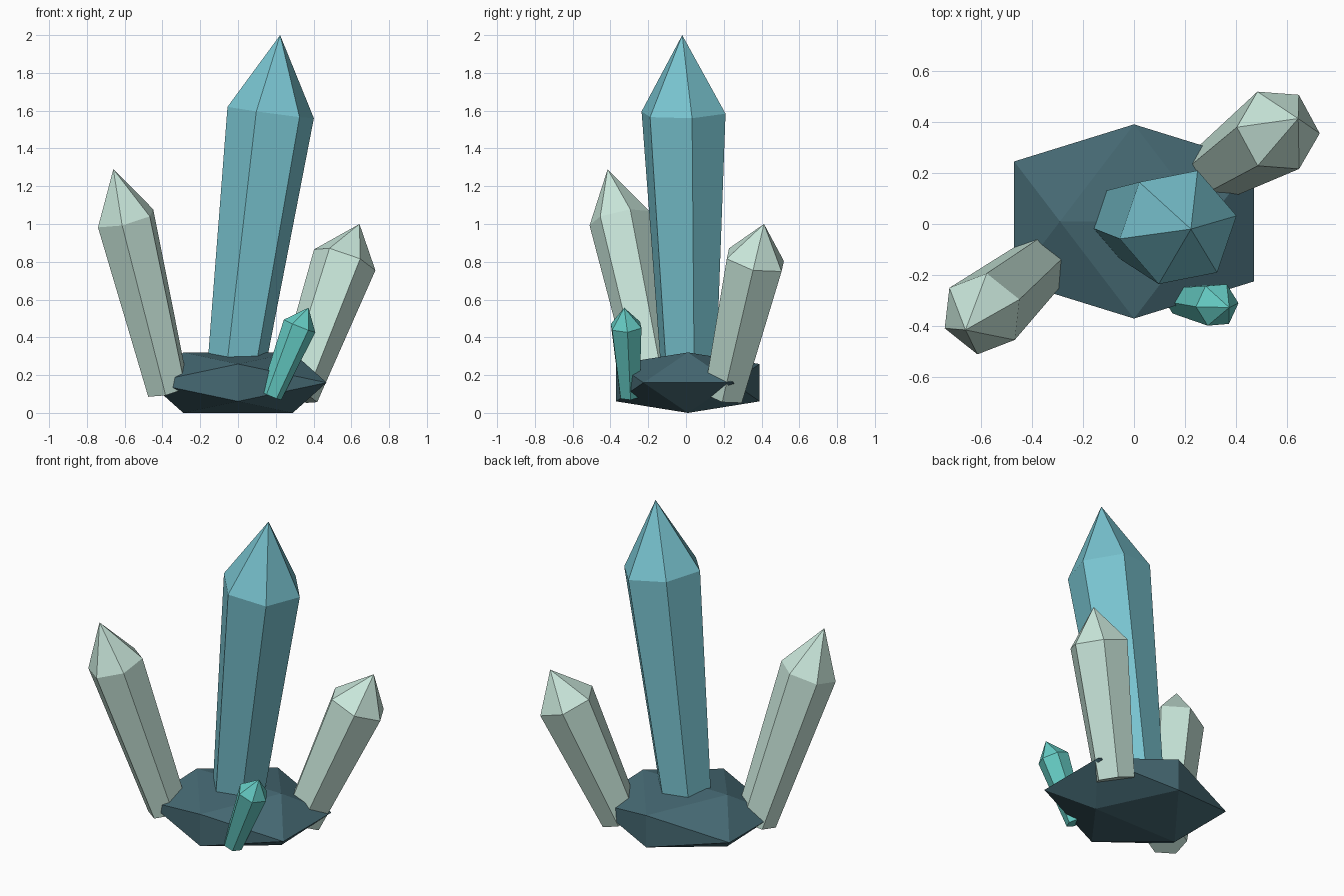
import bpy, bmesh, math
from mathutils import Vector

if "Cube" in bpy.data.objects:
    bpy.data.objects.remove(bpy.data.objects["Cube"])


def make_object(name, bm, color):
    bmesh.ops.recalc_face_normals(bm, faces=bm.faces)
    mesh = bpy.data.meshes.new(name)
    bm.to_mesh(mesh)
    bm.free()
    obj = bpy.data.objects.new(name, mesh)
    bpy.context.collection.objects.link(obj)
    mat = bpy.data.materials.new(name + "_material")
    mat.diffuse_color = color
    mat.use_nodes = True
    mat.node_tree.nodes["Principled BSDF"].inputs["Base Color"].default_value = mat.diffuse_color
    mesh.materials.append(mat)
    return obj


def crystal(name, base, shoulder, tip, r_base, r_top, phase, color):
    """Tilted six-sided shaft that widens upward and ends in a point."""
    base, shoulder, tip = Vector(base), Vector(shoulder), Vector(tip)
    tilt = Vector((0, 0, 1)).rotation_difference(shoulder - base)
    bm = bmesh.new()

    def ring(center, radius):
        angles = [math.radians(phase + 60 * i) for i in range(6)]
        return [bm.verts.new(center + tilt @ Vector((radius * math.cos(a), radius * math.sin(a), 0)))
                for a in angles]

    low, high = ring(base, r_base), ring(shoulder, r_top)
    point = bm.verts.new(tip)
    bm.faces.new(low[::-1])
    for i in range(6):
        j = (i + 1) % 6
        bm.faces.new((low[i], low[j], high[j], high[i]))
        bm.faces.new((high[i], high[j], point))
    return make_object(name, bm, color)


# Rock base: a flattened icosahedron resting on one edge
bm = bmesh.new()
phi = (1 + math.sqrt(5)) / 2
for a in (-1, 1):
    for b in (-phi, phi):
        for p in ((a, 0, b), (b, a, 0), (0, b, a)):
            bm.verts.new((p[0] * 0.29, p[1] * 0.235 + 0.01, p[2] * 0.16 / phi + 0.16))
bmesh.ops.convex_hull(bm, input=bm.verts)
make_object("rock_base", bm, (0.06, 0.14, 0.17, 1))

# Crystals growing out of the rock
teal = (0.19, 0.55, 0.63, 0.88)
pale = (0.58, 0.79, 0.70, 1)
mint = (0.13, 0.60, 0.55, 1)
crystal("main_crystal", (-0.022, 0.015, 0.15), (0.173, -0.013, 1.59), (0.223, -0.02, 2.0),
        0.15, 0.235, 11, teal)
crystal("left_crystal", (-0.37, -0.16, 0.12), (-0.595, -0.352, 1.03), (-0.66, -0.415, 1.29),
        0.118, 0.164, 22, pale)
crystal("right_crystal", (0.308, 0.2, 0.095), (0.565, 0.367, 0.81), (0.643, 0.413, 1.0),
        0.118, 0.172, -2, pale)
crystal("small_crystal", (0.175, -0.298, 0.09), (0.326, -0.317, 0.46), (0.373, -0.327, 0.557),
        0.058, 0.09, 4, mint)
